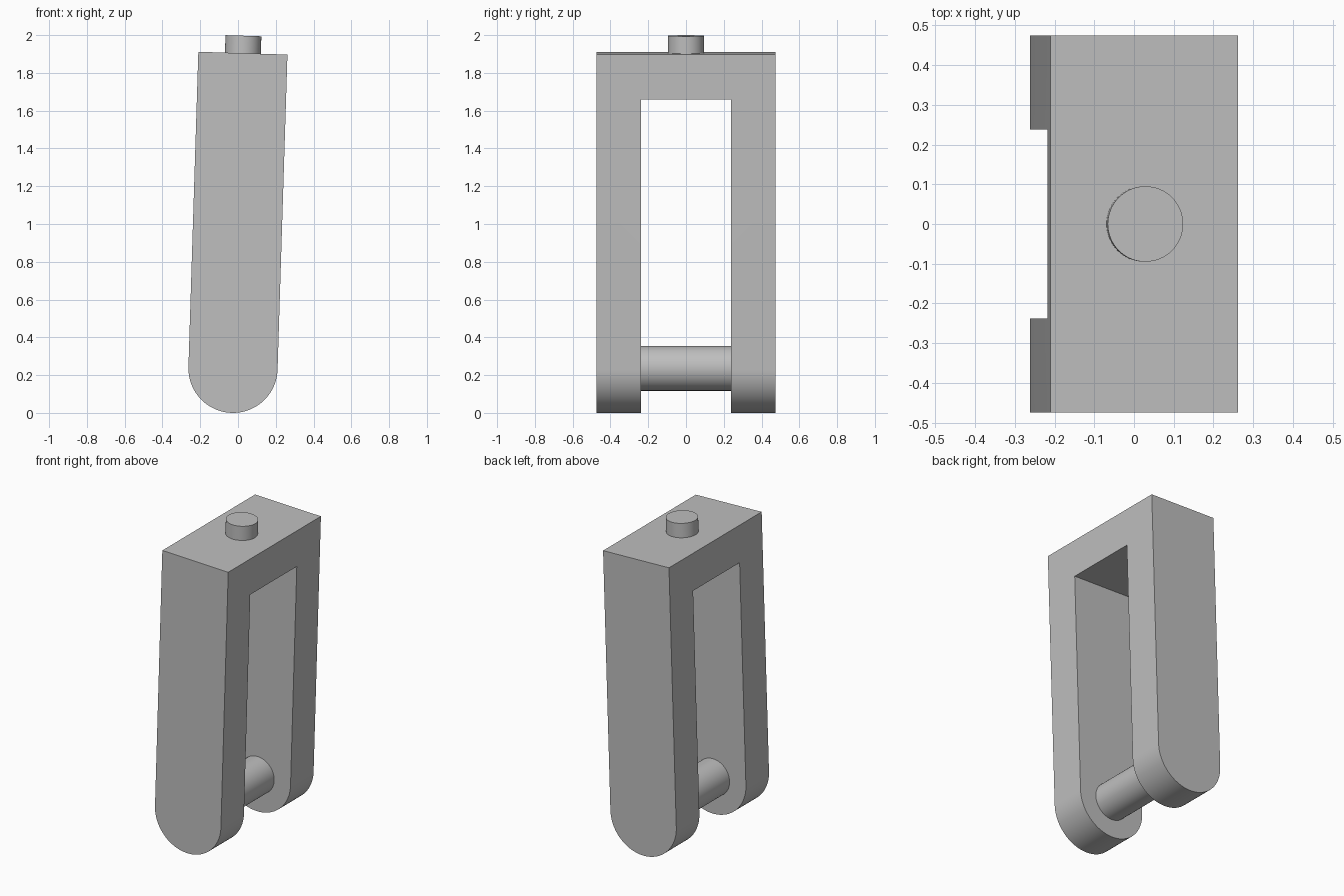
import bpy
import bmesh
from math import pi, sin, cos, radians
from mathutils import Matrix

cube = bpy.data.objects.get("Cube")
if cube:
    bpy.data.objects.remove(cube, do_unlink=True)

# Main sizes, measured from the pivot axis of the pin
R = 0.236            # rounded leg end radius
HALF_DEPTH = 0.474   # outer half width along y
HALF_GAP = 0.238     # half of the opening along y
TOP = 1.669          # pivot to top face
GAP_TOP = 1.432      # pivot to underside of the bridge
PLACE = Matrix.Translation((-0.0265, 0, 0.236)) @ Matrix.Rotation(radians(1.8), 4, 'Y')

grey = bpy.data.materials.new("plain grey")
grey.use_nodes = True
colour = (0.52, 0.52, 0.52, 1)
grey.diffuse_color = colour
grey.node_tree.nodes["Principled BSDF"].inputs["Base Color"].default_value = colour


def make_object(name, bm):
    bmesh.ops.recalc_face_normals(bm, faces=bm.faces)
    mesh = bpy.data.meshes.new(name)
    bm.to_mesh(mesh)
    bm.free()
    mesh.materials.append(grey)
    obj = bpy.data.objects.new(name, mesh)
    bpy.context.collection.objects.link(obj)
    obj.matrix_world = PLACE
    return obj


def activate(obj):
    bpy.ops.object.select_all(action='DESELECT')
    obj.select_set(True)
    bpy.context.view_layer.objects.active = obj


def smooth(obj):
    activate(obj)
    bpy.ops.object.shade_smooth_by_angle(angle=radians(30))


def cylinder(name, radius, length, matrix):
    bm = bmesh.new()
    bmesh.ops.create_cone(bm, cap_ends=True, segments=64, radius1=radius,
                          radius2=radius, depth=length, matrix=matrix)
    obj = make_object(name, bm)
    smooth(obj)
    return obj


# Yoke: side profile with a round lower end, extruded across the depth
steps = 40
profile = [(-R * cos(pi * i / steps), -R * sin(pi * i / steps)) for i in range(steps + 1)]
profile += [(R, TOP), (-R, TOP)]
bm = bmesh.new()
face = bm.faces.new([bm.verts.new((x, -HALF_DEPTH, z)) for x, z in profile])
side = bmesh.ops.extrude_face_region(bm, geom=[face])
bmesh.ops.translate(bm, vec=(0, 2 * HALF_DEPTH, 0),
                    verts=[v for v in side["geom"] if isinstance(v, bmesh.types.BMVert)])
yoke = make_object("yoke", bm)

# Opening between the two legs
low = -1.0
bm = bmesh.new()
bmesh.ops.create_cube(bm, size=1, matrix=Matrix.Translation((0, 0, (GAP_TOP + low) / 2))
                      @ Matrix.Diagonal((2, 2 * HALF_GAP, GAP_TOP - low, 1)))
cutter = make_object("opening_cutter", bm)
cutter.hide_render = True
cut = yoke.modifiers.new("opening", 'BOOLEAN')
cut.operation = 'DIFFERENCE'
cut.solver = 'EXACT'
cut.object = cutter
activate(yoke)
bpy.ops.object.modifier_apply(modifier=cut.name)
bpy.data.objects.remove(cutter, do_unlink=True)
smooth(yoke)

# Cross pin between the leg ends
cylinder("cross_pin", 0.119, 2 * HALF_GAP + 0.02, Matrix.Rotation(pi / 2, 4, 'X'))

# Stud on the top face
cylinder("top_stud", 0.095, 0.112, Matrix.Translation((0, 0, TOP + 0.0365)))
